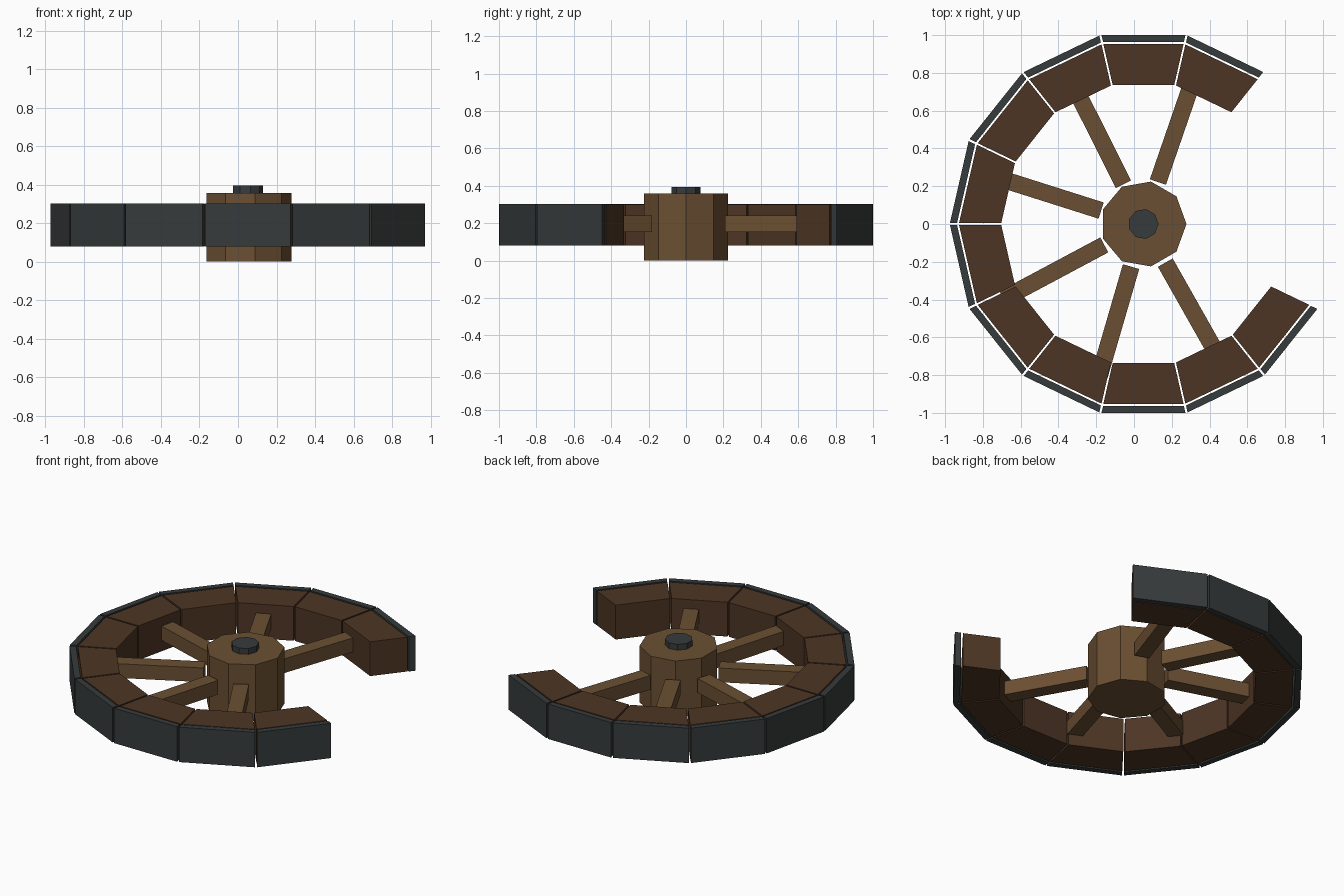
import bpy, bmesh
from math import pi, tan, radians
from mathutils import Matrix

if "Cube" in bpy.data.objects:
    bpy.data.objects.remove(bpy.data.objects["Cube"])

CX = 0.05          # wheel axis
SIDES = 14         # rim sides, three of them broken away
STEP = 2 * pi / SIDES


def material(name, rgb):
    m = bpy.data.materials.new(name)
    m.diffuse_color = (*rgb, 1)
    m.use_nodes = True
    m.node_tree.nodes["Principled BSDF"].inputs["Base Color"].default_value = m.diffuse_color
    return m


RIM = material("dark_wood", (0.075, 0.036, 0.018))
WOOD = material("light_wood", (0.145, 0.078, 0.032))
IRON = material("iron", (0.038, 0.044, 0.045))


def prism(name, outline, z0, z1, mat, angle=0):
    """Extrude a flat outline from z0 to z1, turned about the wheel axis."""
    bm = bmesh.new()
    face = bm.faces.new([bm.verts.new((x, y, z0)) for x, y in outline])
    top = bmesh.ops.extrude_face_region(bm, geom=[face])["geom"]
    bmesh.ops.translate(bm, vec=(0, 0, z1 - z0),
                        verts=[v for v in top if isinstance(v, bmesh.types.BMVert)])
    bmesh.ops.recalc_face_normals(bm, faces=bm.faces)
    bm.transform(Matrix.Translation((CX, 0, 0)) @ Matrix.Rotation(angle, 4, 'Z'))
    me = bpy.data.meshes.new(name)
    bm.to_mesh(me)
    bm.free()
    me.materials.append(mat)
    ob = bpy.data.objects.new(name, me)
    bpy.context.collection.objects.link(ob)
    return ob


def wedge(r0, r1, gap):
    """Trapezoid filling one side of the rim between two apothems."""
    a, b = (r * tan(STEP / 2) - gap for r in (r0, r1))
    return [(r0, -a), (r1, -b), (r1, b), (r0, a)]


def ngon(n, r):
    return [(r * c.real, r * c.imag) for c in
            (complex(-1) ** 0 * pow(2.718281828459045, 2j * pi * i / n) for i in range(n))]


# Rim blocks and iron tyre plates
for i in range(11):
    ang = radians(90) + (i - 1) * STEP
    prism(f"rim_block_{i + 1}", wedge(0.735, 0.953, 0.005), 0.082, 0.30, RIM, ang)
    prism(f"tyre_plate_{i + 1}", wedge(0.963, 1.0, 0.006), 0.08, 0.302, IRON, ang)

# Spokes
for i in range(6):
    prism(f"spoke_{i + 1}", [(0.235, -0.045), (0.84, -0.045), (0.84, 0.045), (0.235, 0.045)],
          0.152, 0.242, WOOD, radians(71 + 45.7 * i))

# Hub and axle cap
prism("hub", ngon(9, 0.228), 0, 0.358, WOOD)
prism("axle_cap", ngon(9, 0.08), 0.34, 0.395, IRON)
